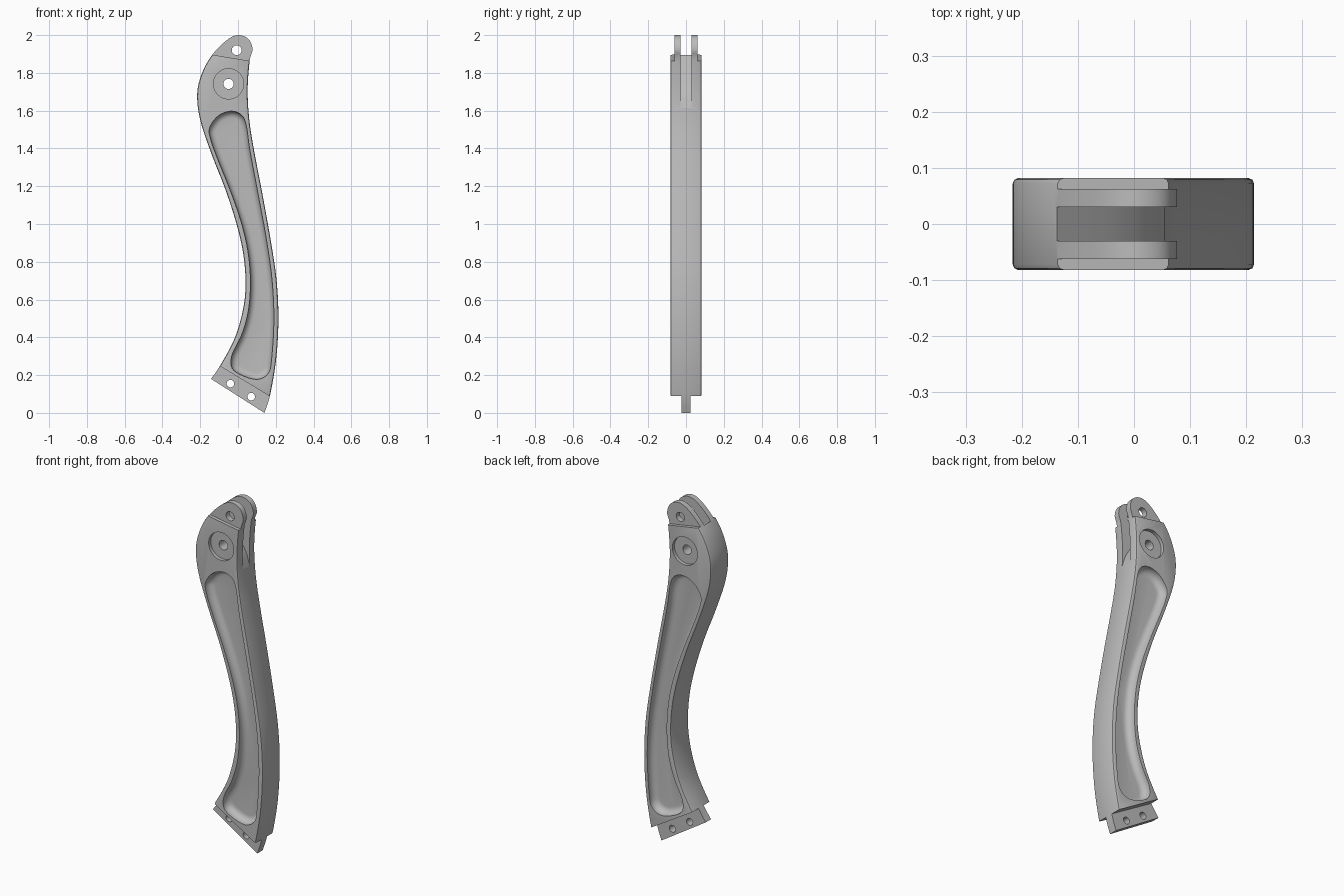
import bpy, bmesh, math
from mathutils import Vector

if "Cube" in bpy.data.objects:
    bpy.data.objects.remove(bpy.data.objects["Cube"])

metal = bpy.data.materials.new("plain grey metal")
metal.use_nodes = True
GREY = (0.5, 0.5, 0.5, 1)
metal.diffuse_color = GREY
metal.node_tree.nodes["Principled BSDF"].inputs["Base Color"].default_value = GREY

HALF = 0.082          # half thickness of the arm


def smooth(points, closed=False, steps=6):
    """Catmull-Rom curve through the points."""
    p = [Vector(q) for q in points]
    n = len(p)
    get = (lambda i: p[i % n]) if closed else (lambda i: p[max(0, min(n - 1, i))])
    out = []
    for i in range(n if closed else n - 1):
        a, b, c, d = (get(i + k) for k in (-1, 0, 1, 2))
        for s in range(steps):
            t = s / steps
            out.append(0.5 * (2 * b + (c - a) * t + (2 * a - 5 * b + 4 * c - d) * t * t
                              + (3 * b - a - 3 * c + d) * t ** 3))
    return out if closed else out + [p[-1]]


def inset(outline, amount):
    """Move a counter-clockwise outline inwards along its normals."""
    n = len(outline)
    out = []
    for i, p in enumerate(outline):
        t = (outline[(i + 1) % n] - outline[i - 1]).normalized()
        out.append(p + Vector((-t.y, t.x)) * amount)
    return out


def loft(name, outline, rings):
    """Solid through (y, inset) rings of an outline in the xz plane."""
    outline = [Vector(p) for p in outline]
    bm = bmesh.new()
    rows = [[bm.verts.new((p.x, y, p.y)) for p in (inset(outline, d) if d else outline)]
            for y, d in rings]
    n = len(outline)
    for r, s in zip(rows, rows[1:]):
        for i in range(n):
            j = (i + 1) % n
            bm.faces.new((r[i], r[j], s[j], s[i]))
    bm.faces.new(rows[0])
    bm.faces.new(rows[-1][::-1])
    bmesh.ops.recalc_face_normals(bm, faces=bm.faces)
    mesh = bpy.data.meshes.new(name)
    bm.to_mesh(mesh)
    bm.free()
    ob = bpy.data.objects.new(name, mesh)
    bpy.context.collection.objects.link(ob)
    mesh.materials.append(metal)
    return ob


def circle(x, z, r, n=32):
    return [(x + r * math.cos(math.tau * i / n), z + r * math.sin(math.tau * i / n))
            for i in range(n)]


# curved arm with softened long edges
side_curve = [(.14, 0), (.17, .095), (.202, .285), (.214, .495), (.204, .705), (.172, .92),
              (.13, 1.155), (.085, 1.39), (.06, 1.55), (.051, 1.71), (.062, 1.865),
              (.077, 1.925), (.055, 1.98), (0, 2), (-.06, 1.973), (-.137, 1.895),
              (-.19, 1.8), (-.216, 1.69), (-.2, 1.55), (-.14, 1.37), (-.066, 1.18),
              (-.008, 1.0), (.028, .84), (.04, .68), (.025, .54), (-.02, .39),
              (-.095, .25), (-.143, .18)]
E = 0.01
arm = loft("curved_arm", smooth(side_curve),
           [(-HALF, E), (-HALF + .003, .003), (-HALF + E, 0),
            (HALF - E, 0), (HALF - .003, .003), (HALF, E)])

cutters = []

# hollow with filleted floor, shoulders and shallow ring, on both faces
hollow = smooth([(-.04, 1.597), (-.105, 1.572), (-.15, 1.51), (-.145, 1.45), (-.108, 1.345),
                 (-.038, 1.17), (.02, 1.0), (.055, .84), (.066, .68), (.053, .53),
                 (.018, .41), (-.032, .305), (-.03, .235), (.03, .195), (.105, .178),
                 (.16, .21), (.178, .285), (.19, .495), (.18, .705), (.15, .92),
                 (.107, 1.155), (.063, 1.39), (.043, 1.525), (.015, 1.58)], closed=True)
R, DEPTH = 0.036, 0.045
fillet = [(HALF - DEPTH + R - R * math.sin(a), R - R * math.cos(a))
          for a in (math.radians(15 * k) for k in range(7))]
for s in (-1, 1):
    cutters += [
        loft("hollow_cut", hollow, [(s * .12, 0)] + [(s * y, d) for y, d in fillet]),
        loft("ring_cut", circle(-.05, 1.742, .08, 48), [(s * .12, 0), (s * .062, 0)]),
        loft("top_shoulder_cut", [(-.34, 1.93), (.265, 1.83), (.265, 2.2), (-.34, 2.2)],
             [(s * .062, 0), (s * .2, 0)]),
        loft("tongue_shoulder_cut", [(-.298, .37), (-.298, -.3), (.43, -.3), (.43, -.07)],
             [(s * .024, 0), (s * .2, 0)]),
    ]

# fork slot with curved floor
floor = smooth([(-.137, 1.895), (-.075, 1.83), (-.015, 1.76), (.03, 1.69), (.056, 1.61)])
cutters.append(loft("fork_slot_cut", floor + [(.3, 1.61), (.3, 2.2), (-.2, 2.2), (-.2, 1.96)],
                    [(-.03, 0), (.03, 0)]))

# bolt holes
for x, z, r in ((-.007, 1.92, .026), (-.05, 1.742, .027), (-.04, .155, .02), (.07, .086, .02)):
    cutters.append(loft("bolt_hole_cut", circle(x, z, r), [(-.3, 0), (.3, 0)]))

bpy.context.view_layer.objects.active = arm
for c in cutters:
    c.hide_render = True
    m = arm.modifiers.new("cut", 'BOOLEAN')
    m.operation, m.solver, m.object = 'DIFFERENCE', 'EXACT', c
    bpy.ops.object.modifier_apply(modifier=m.name)
    bpy.data.objects.remove(c)

bpy.ops.object.select_all(action='DESELECT')
arm.select_set(True)
bpy.ops.object.shade_smooth_by_angle(angle=math.radians(30))
